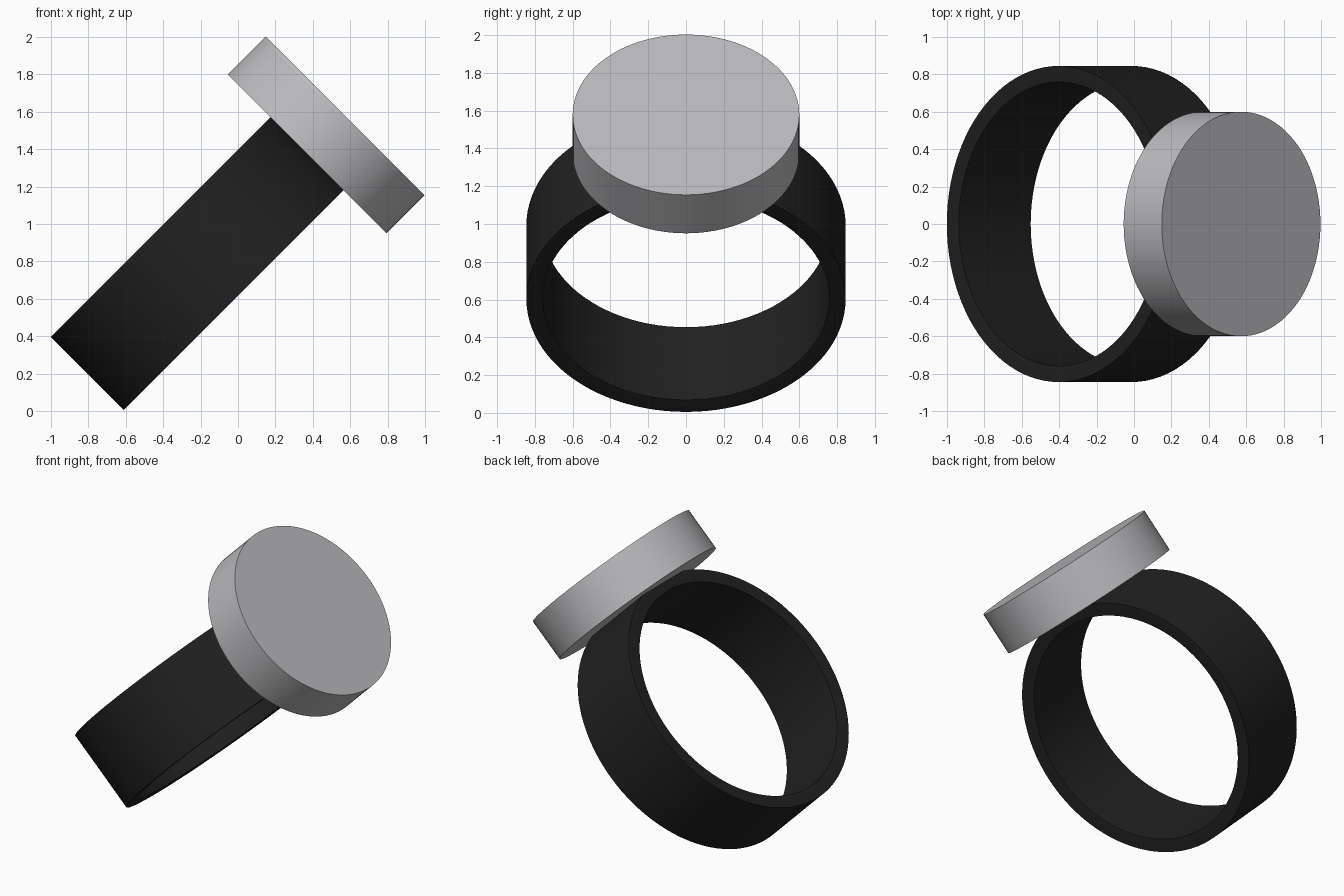
import bpy, math
from mathutils import Matrix, Vector

cube = bpy.data.objects.get("Cube")
if cube:
    bpy.data.objects.remove(cube)


def make_material(name, rgb):
    mat = bpy.data.materials.new(name)
    mat.use_nodes = True
    mat.diffuse_color = (*rgb, 1)
    mat.node_tree.nodes["Principled BSDF"].inputs["Base Color"].default_value = (*rgb, 1)
    return mat


black = make_material("black rubber", (0.015, 0.015, 0.015))
silver = make_material("silver metal", (0.5, 0.5, 0.52))

TILT = Matrix.Rotation(math.radians(45), 4, "Y")  # local z leans toward +x
CENTRE = Vector((-0.208, 0, 0.798))               # middle of the band


def lathe(name, profile, axis_turn, location, mat, closed, steps=96):
    """Spin (radius, height) points about z, then turn and tilt the part."""
    n = len(profile)
    verts = [(r * math.cos(a), r * math.sin(a), h)
             for a in (math.tau * i / steps for i in range(steps)) for r, h in profile]
    faces = []
    for i in range(steps):
        j = (i + 1) % steps
        for k in range(n if closed else n - 1):
            m = (k + 1) % n
            faces.append((i * n + k, j * n + k, j * n + m, i * n + m))
    if not closed:  # flat end caps
        faces.append([i * n for i in reversed(range(steps))])
        faces.append([i * n + n - 1 for i in range(steps)])
    mesh = bpy.data.meshes.new(name)
    mesh.from_pydata(verts, [], faces)
    mesh.materials.append(mat)
    obj = bpy.data.objects.new(name, mesh)
    bpy.context.collection.objects.link(obj)
    obj.matrix_world = Matrix.Translation(location) @ TILT @ axis_turn
    bpy.ops.object.select_all(action="DESELECT")
    obj.select_set(True)
    bpy.context.view_layer.objects.active = obj
    bpy.ops.object.shade_smooth_by_angle(angle=math.radians(30))
    return obj


# Wide wrist band, its opening turned sideways, with softly eased inner rims
HALF = 0.276
OUTER, RIM, INNER = 0.845, 0.8, 0.759
band = [(OUTER, -HALF), (OUTER, HALF), (RIM, HALF), (INNER, HALF - 0.004),
        (INNER, 0.004 - HALF), (RIM, -HALF)]
lathe("band", band, Matrix.Rotation(math.radians(90), 4, "Y"), CENTRE, black, True)

# Round flat case sitting on the band
case_centre = CENTRE + TILT @ Vector((0, 0, 0.96))
lathe("case", [(0.6, -0.144), (0.6, 0.144)], Matrix(), case_centre, silver, False)
